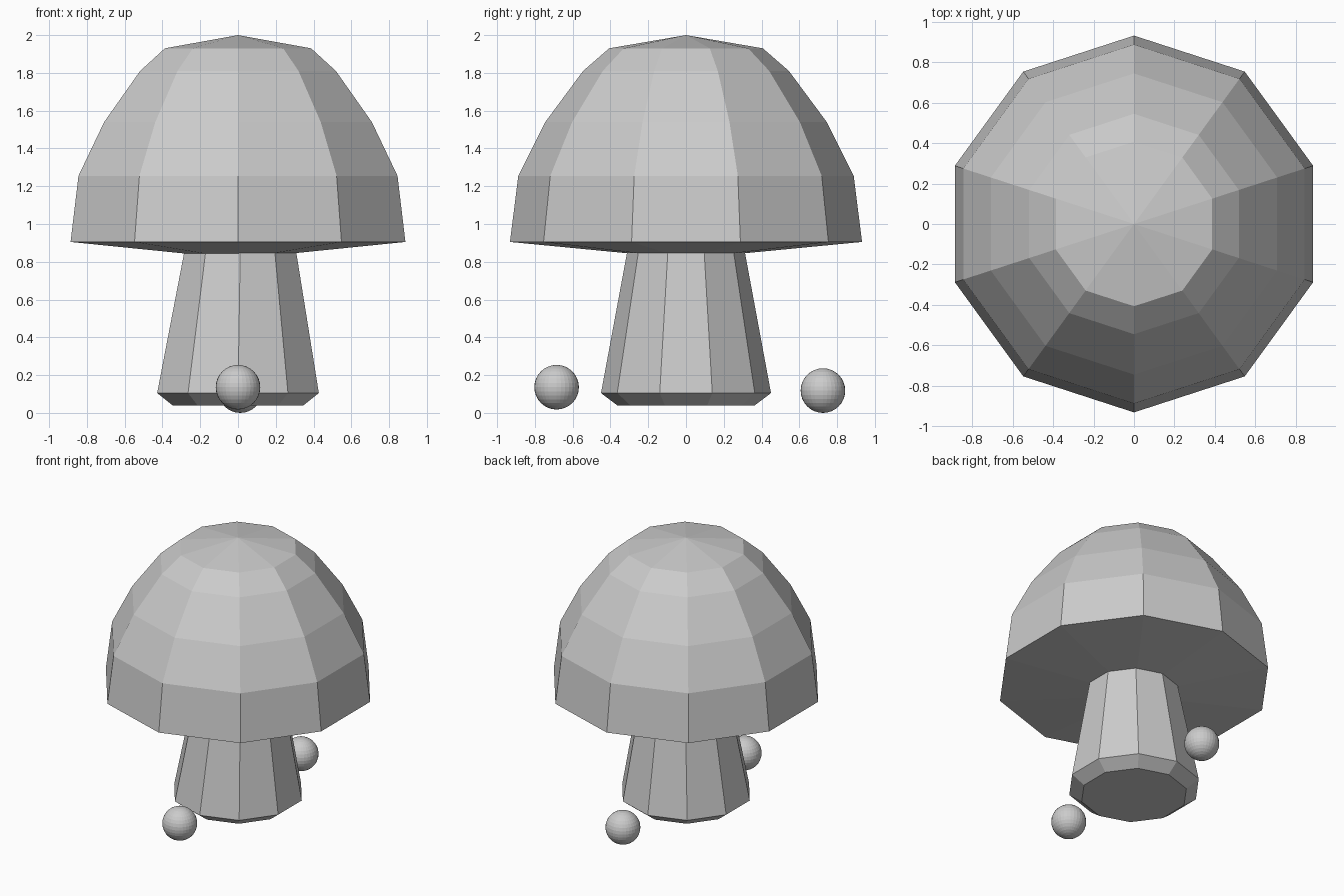
import bpy, bmesh, math

default = bpy.data.objects.get("Cube")
if default:
    bpy.data.objects.remove(default, do_unlink=True)

SIDES = 10

grey = bpy.data.materials.new("light_grey")
grey.use_nodes = True
colour = (0.6, 0.6, 0.6, 1)
grey.diffuse_color = colour
grey.node_tree.nodes["Principled BSDF"].inputs["Base Color"].default_value = colour


def finish(name, bm):
    bmesh.ops.recalc_face_normals(bm, faces=bm.faces)
    mesh = bpy.data.meshes.new(name)
    bm.to_mesh(mesh)
    bm.free()
    mesh.materials.append(grey)
    obj = bpy.data.objects.new(name, mesh)
    bpy.context.collection.objects.link(obj)
    return obj


def lathe(name, profile):
    """Faceted solid from (radius, z, x offset) rings, with corners on the y axis."""
    bm = bmesh.new()
    rings = []
    for radius, z, shift in profile:
        if radius == 0:
            rings.append([bm.verts.new((shift, 0, z))] * SIDES)
            continue
        angles = [math.pi / 2 + math.tau * i / SIDES for i in range(SIDES)]
        rings.append([bm.verts.new((shift + radius * math.cos(a),
                                    radius * math.sin(a), z)) for a in angles])
    for low, high in zip(rings, rings[1:]):
        for i in range(SIDES):
            j = (i + 1) % SIDES
            bm.faces.new(dict.fromkeys((low[i], low[j], high[j], high[i])))
    # Close flat ends
    for ring in (rings[0], rings[-1]):
        if ring[0] != ring[1]:
            bm.faces.new(ring)
    return finish(name, bm)


def ball(name, location):
    bm = bmesh.new()
    bmesh.ops.create_uvsphere(bm, u_segments=32, v_segments=16, radius=0.118)
    finish(name, bm).location = location


# Domed cap with a shallow underside
lathe("cap", [(0.31, 0.845, 0), (0.932, 0.905, 0), (0.888, 1.255, 0),
              (0.745, 1.54, 0), (0.545, 1.81, 0), (0.407, 1.93, 0), (0, 2, 0)])

# Tapered stem with a bevelled foot, leaning slightly
lathe("stem", [(0.364, 0.04, 0), (0.45, 0.105, 0), (0.31, 0.86, 0.012)])

# Loose balls on the ground
ball("front_ball", (0, -0.685, 0.136))
ball("back_ball", (0.012, 0.725, 0.118))
